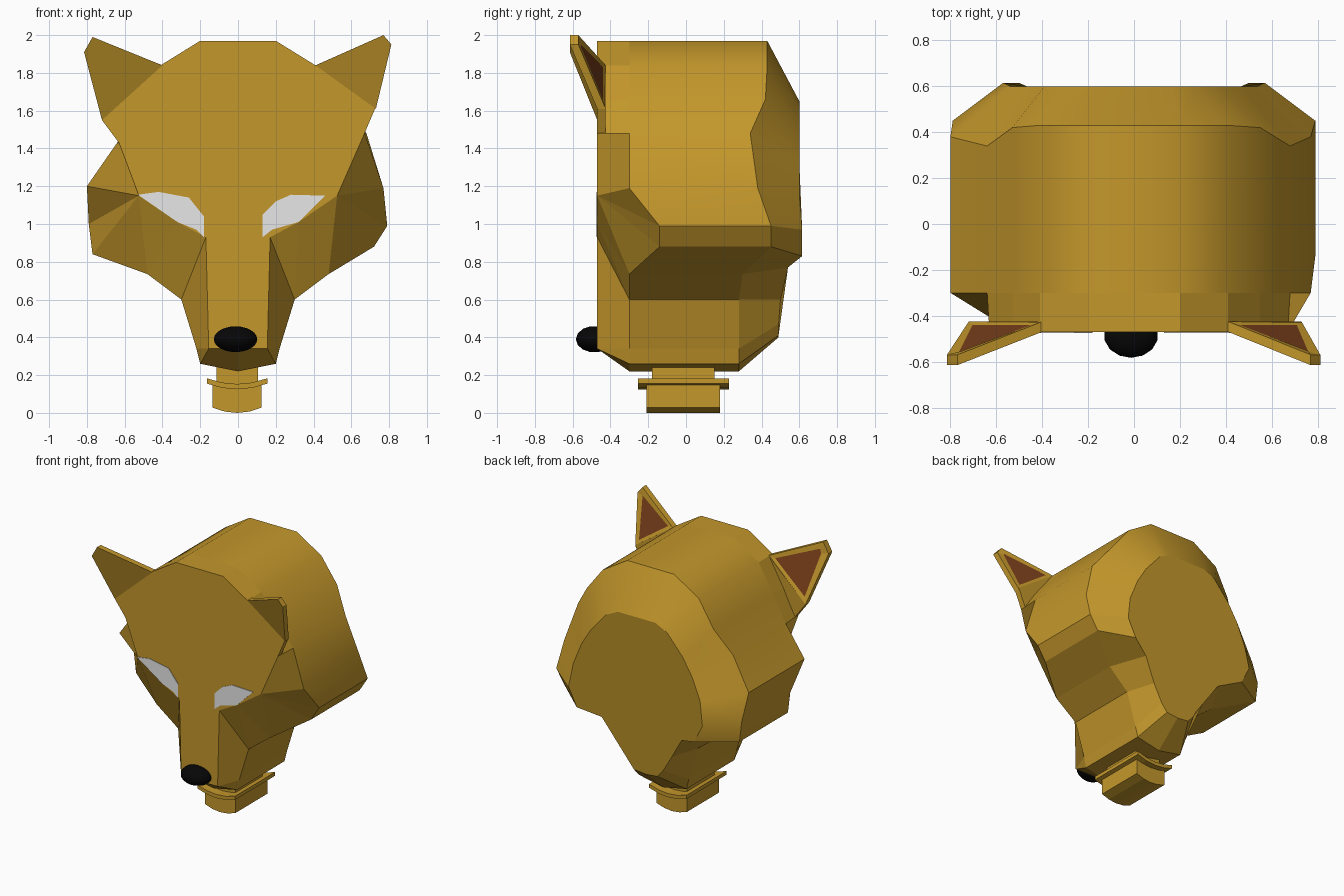
import bpy, bmesh, math
from mathutils import Vector

if "Cube" in bpy.data.objects:
    bpy.data.objects.remove(bpy.data.objects["Cube"])


def material(name, rgb):
    m = bpy.data.materials.new(name)
    m.diffuse_color = (*rgb, 1)
    m.use_nodes = True
    m.node_tree.nodes["Principled BSDF"].inputs["Base Color"].default_value = m.diffuse_color
    return m


GOLD = material("golden fur", (0.55, 0.31, 0.024))
WHITE = material("eye white", (0.8, 0.8, 0.8))
BLACK = material("nose black", (0.002, 0.002, 0.002))
BROWN = material("inner ear brown", (0.19, 0.05, 0.011))


def finish(bm, name, mats, angle=None):
    bmesh.ops.recalc_face_normals(bm, faces=bm.faces)
    me = bpy.data.meshes.new(name)
    bm.to_mesh(me)
    bm.free()
    ob = bpy.data.objects.new(name, me)
    bpy.context.collection.objects.link(ob)
    for m in mats:
        me.materials.append(m)
    if angle:
        bpy.ops.object.select_all(action='DESELECT')
        bpy.context.view_layer.objects.active = ob
        ob.select_set(True)
        bpy.ops.object.shade_smooth_by_angle(angle=math.radians(angle))
    return ob


def loft(bm, rings):
    """Skin closed rings of equal size and cap both ends."""
    vs = [[bm.verts.new(p) for p in r] for r in rings]
    n = len(vs[0])
    for a, b in zip(vs, vs[1:]):
        for i in range(n):
            bm.faces.new((a[i], a[(i + 1) % n], b[(i + 1) % n], b[i]))
    return bm.faces.new(vs[0]), bm.faces.new(vs[-1])


def prism(name, outline, y0, y1, mat):
    """Extrude a front-view outline along y."""
    bm = bmesh.new()
    loft(bm, [[(x, y, z) for x, z in outline] for y in (y0, y1)])
    return finish(bm, name, [mat])


# Head: half outlines, crown to chin, lofted front to back.
# Repeated points make the triangular facets of cheek and muzzle.
eye_corner = (.525, 1.15)
front = [(.2, 1.97), (.41, 1.84), (.55, 1.66), (.67, 1.48)] + [eye_corner] * 4 + [
    (.32, 1.01), (.32, 1.01), (.17, .93), (.155, .34), (.155, .34), (0, .34)]
body = [(.2, 1.97), (.41, 1.84), (.55, 1.66), (.68, 1.48), (.77, 1.19), (.79, .99),
        (.72, .88), (.48, .735), (.48, .735), (.3, .6), (.3, .6), (.22, .34), (.2, .26), (0, .22)]
body_y0 = [-.3] * 5 + [-.14] * 2 + [-.3] * 7
body_y1 = [.43, .43, .42, .34, .38, .45, .45, .3, .3] + [.28] * 5
back = [(.16, .6, 1.65), (.26, .6, 1.6), (.39, .6, 1.45), (.47, .6, 1.32), (.54, .6, 1.15),
        (.57, .615, .97), (.5, .615, .83), (.34, .54, .77), (.34, .54, .77), (.23, .5, .6),
        (.23, .5, .6), (.15, .49, .47), (.1, .49, .41), (0, .49, .4)]
# The left side is carved slightly differently from the right
left_front = {2: (.53, 1.63), 3: (.63, 1.43)}
left_body = {2: (.53, 1.63), 3: (.64, 1.43), 4: (.8, 1.2), 5: (.79, 1.0), 6: (.77, .84)}


def ring(xz, ys, left):
    right_half = [(x, y, z) for (x, z), y in zip(xz, ys)]
    other = [left.get(i, p) for i, p in enumerate(xz)]
    left_half = [(-x, y, z) for (x, z), y in zip(other, ys)]
    return right_half + left_half[-2::-1]


bm = bmesh.new()
loft(bm, [ring(front, [-.47] * 14, left_front),
          ring(body, body_y0, left_body),
          ring(body, body_y1, left_body),
          ring([(x, z) for x, y, z in back], [y for x, y, z in back], {})])
bmesh.ops.remove_doubles(bm, verts=bm.verts, dist=.0005)
head = finish(bm, "head", [GOLD], 32)
for p in head.data.polygons:  # muzzle and cheek undersides, face and caps stay flat
    if p.center.z < .9 or p.center.y < -.25 or p.center.y > .58:
        p.use_smooth = False

# Ear bases: thin tabs carrying the face plate out to the ears
prism("right_ear_base", [(.41, 1.84), (.73, 1.62), (.67, 1.48), (.5, 1.6)], -.47, -.425, GOLD)
prism("left_ear_base", [(-.41, 1.84), (-.72, 1.55), (-.63, 1.43), (-.5, 1.6)], -.47, -.425, GOLD)

# Ears: forward-leaning plates with a brown inset on the rear face
for name, pts in (
    ("right_ear", [(.41, -.47, 1.84), (.73, -.47, 1.61), (.812, -.615, 1.95), (.77, -.615, 2.0)]),
    ("left_ear", [(-.40, -.47, 1.84), (-.72, -.47, 1.55), (-.815, -.615, 1.91), (-.77, -.615, 1.99)]),
):
    bm = bmesh.new()
    rear = [Vector(p) + Vector((0, .045, 0)) for p in pts]
    _, face = loft(bm, [pts, rear])
    bmesh.ops.recalc_face_normals(bm, faces=bm.faces)
    bmesh.ops.inset_region(bm, faces=[face], thickness=.055, depth=-.004)
    face.material_index = 1
    finish(bm, name, [GOLD, BROWN])

# Eyes: thin white plates on the face
prism("left_eye", [(-.53, 1.155), (-.42, 1.17), (-.26, 1.14), (-.18, 1.04),
                   (-.18, .93), (-.22, .97), (-.32, 1.01)], -.474, -.468, WHITE)
prism("right_eye", [(.46, 1.15), (.28, 1.155), (.2, 1.12), (.13, 1.05),
                    (.13, .93), (.18, .97), (.32, 1.01)], -.474, -.468, WHITE)

# Nose: flattened ball facing forward
bm = bmesh.new()
bmesh.ops.create_uvsphere(bm, u_segments=24, v_segments=7, radius=1)
for v in bm.verts:
    x, y, z = v.co
    v.co = (-.013 + .118 * x, -.485 - .098 * z, .39 + .07 * y)
finish(bm, "nose", [BLACK], 30)


# Neck: three blocks with rounded undersides
def neck_block(name, half, top, bottom, sag_top, sag_bottom, y0, y1, cx=-.005):
    steps = [-1, -.5, 0, .5, 1]
    lower = [(cx + half * t, bottom - sag_bottom * (1 - t * t)) for t in steps]
    upper = [(cx + half * t, top - sag_top * (1 - t * t)) for t in reversed(steps)]
    prism(name, lower + upper, y0, y1, GOLD)


neck_block("neck", .11, .27, .14, 0, 0, -.18, .15)
neck_block("collar", .16, .183, .155, .03, .03, -.255, .228)
neck_block("neck_plug", .13, .15, .028, .02, .028, -.21, .18)
